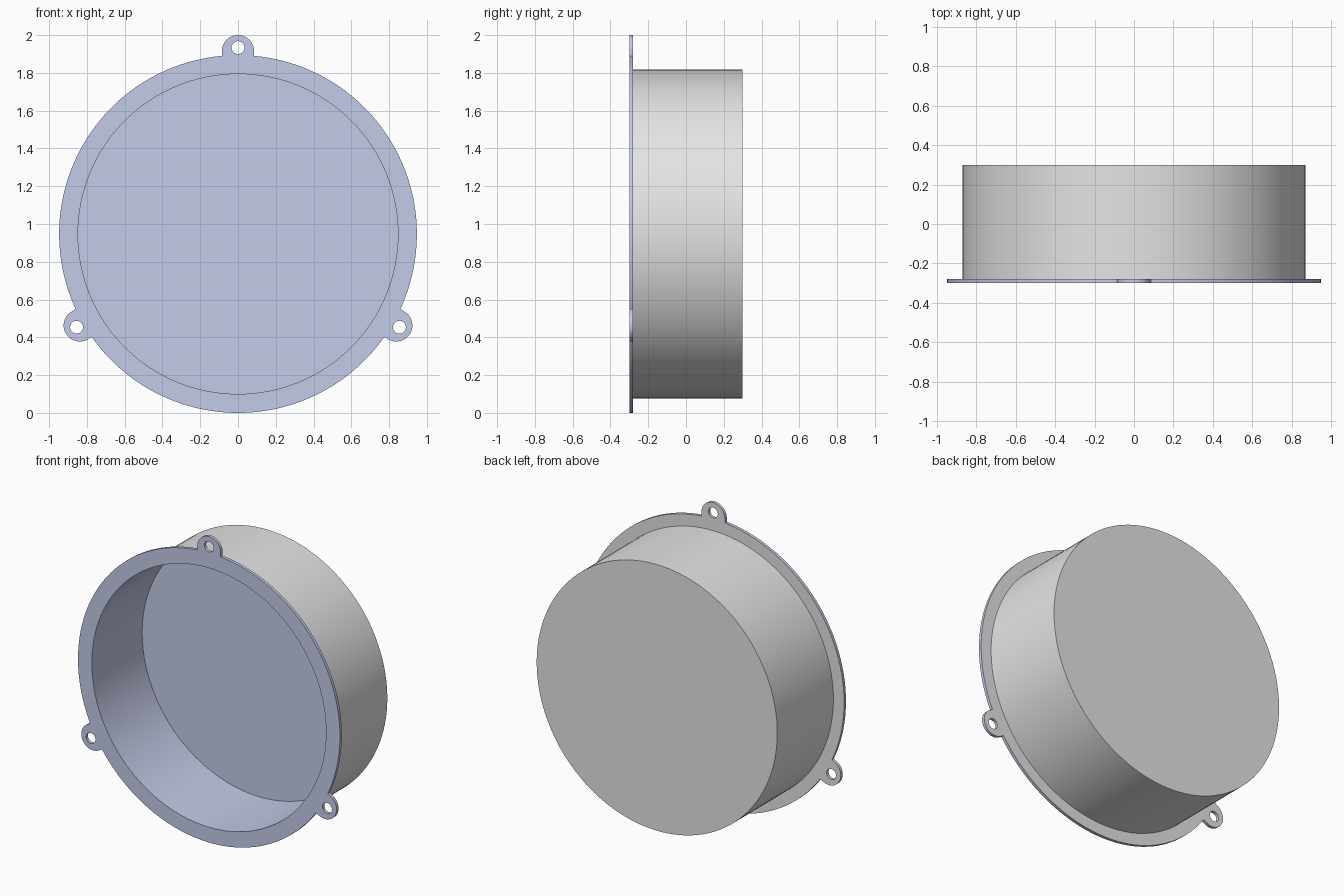
import bpy, bmesh
from math import radians, degrees, sin, cos, asin, pi
from mathutils import Vector

cube = bpy.data.objects.get("Cube")
if cube:
    bpy.data.objects.remove(cube)

CENTRE_Z = 0.947
FLANGE_R, INNER_R, CUP_R = 0.947, 0.847, 0.87
EAR_R, EAR_DIST, HOLE_R, HOLE_DIST = 0.085, 0.968, 0.034, 0.987
FRONT, FLANGE_BACK, FLOOR, BACK = -0.3, -0.28, 0.22, 0.3
EAR_ANGLES = (90, 210, 330)


def material(name, rgb):
    m = bpy.data.materials.new(name)
    m.use_nodes = True
    m.diffuse_color = (*rgb, 1)
    m.node_tree.nodes["Principled BSDF"].inputs["Base Color"].default_value = (*rgb, 1)
    return m


blue = material("pale_blue", (0.59, 0.64, 0.855))
grey = material("light_grey", (0.78, 0.78, 0.78))


def arc(centre, r, start, end, steps):
    """Points along an arc, angles in degrees."""
    angles = [radians(start + (end - start) * i / steps) for i in range(steps + 1)]
    return [centre + Vector((cos(a), sin(a))) * r for a in angles]


def polar(r, angle):
    return Vector((cos(radians(angle)), sin(radians(angle)))) * r


def finish(obj):
    obj.data.materials.clear()
    obj.data.materials.append(blue)
    obj.data.materials.append(grey)
    bpy.ops.object.select_all(action="DESELECT")
    obj.select_set(True)
    bpy.context.view_layer.objects.active = obj
    bpy.ops.object.shade_smooth_by_angle(angle=radians(30))


# Flange outline with three rounded ears, then the bore and screw holes
origin = Vector((0, 0))
half = degrees(asin(EAR_R / FLANGE_R))
outline, loops = [], []
for a in EAR_ANGLES:
    outline += arc(polar(EAR_DIST, a), EAR_R, a - 90, a + 90, 24)
    outline += arc(origin, FLANGE_R, a + half, a + 120 - half, 48)
    loops.append(arc(polar(HOLE_DIST, a), HOLE_R, 0, 360, 32)[:-1])
loops += [outline, arc(origin, INNER_R, 0, 360, 128)[:-1]]

curve = bpy.data.curves.new("flange_outline", "CURVE")
curve.dimensions = "2D"
curve.fill_mode = "BOTH"
curve.extrude = (FLANGE_BACK - FRONT) / 2
for pts in loops:
    spline = curve.splines.new("POLY")
    spline.points.add(len(pts) - 1)
    for sp, p in zip(spline.points, pts):
        sp.co = (p.x, p.y, 0, 1)
    spline.use_cyclic_u = True
helper = bpy.data.objects.new("flange_helper", curve)
bpy.context.collection.objects.link(helper)
bpy.context.view_layer.update()
mesh = bpy.data.meshes.new_from_object(
    helper.evaluated_get(bpy.context.evaluated_depsgraph_get()))
bpy.data.objects.remove(helper)

# Stand the flange upright; its rear face is grey
bm = bmesh.new()
bm.from_mesh(mesh)
for v in bm.verts:
    x, y, z = v.co
    v.co = (x, (FRONT + FLANGE_BACK) / 2 - z, y + CENTRE_Z)
bmesh.ops.remove_doubles(bm, verts=bm.verts, dist=0.0001)
bmesh.ops.recalc_face_normals(bm, faces=bm.faces)
for f in bm.faces:
    f.material_index = 0
flange = bpy.data.objects.new("mounting_flange", mesh)
bpy.context.collection.objects.link(flange)
bm.to_mesh(mesh)
bm.free()
finish(flange)
for p in mesh.polygons:
    p.material_index = int(p.normal.y > 0.9)

# Cup: closed wall profile spun about the y axis
profile = [(0, FLOOR), (INNER_R, FLOOR), (INNER_R, FLANGE_BACK),
           (CUP_R, FLANGE_BACK), (CUP_R, BACK), (0, BACK)]
bm = bmesh.new()
verts = [bm.verts.new((r, y, CENTRE_Z)) for r, y in profile]
edges = [bm.edges.new(pair) for pair in zip(verts, verts[1:])]
bmesh.ops.spin(bm, geom=verts + edges, cent=(0, 0, CENTRE_Z), axis=(0, 1, 0),
               angle=2 * pi, steps=128)
bmesh.ops.remove_doubles(bm, verts=bm.verts, dist=0.0001)
bmesh.ops.recalc_face_normals(bm, faces=bm.faces)
mesh = bpy.data.meshes.new("cup")
bm.to_mesh(mesh)
bm.free()
cup = bpy.data.objects.new("cup", mesh)
bpy.context.collection.objects.link(cup)
finish(cup)

# Blue lining inside, grey shell outside
for p in mesh.polygons:
    c = p.center
    radius = Vector((c.x, c.z - CENTRE_Z)).length
    inside = radius < (INNER_R + CUP_R) / 2 and c.y < (FLOOR + BACK) / 2
    p.material_index = 0 if inside else 1
